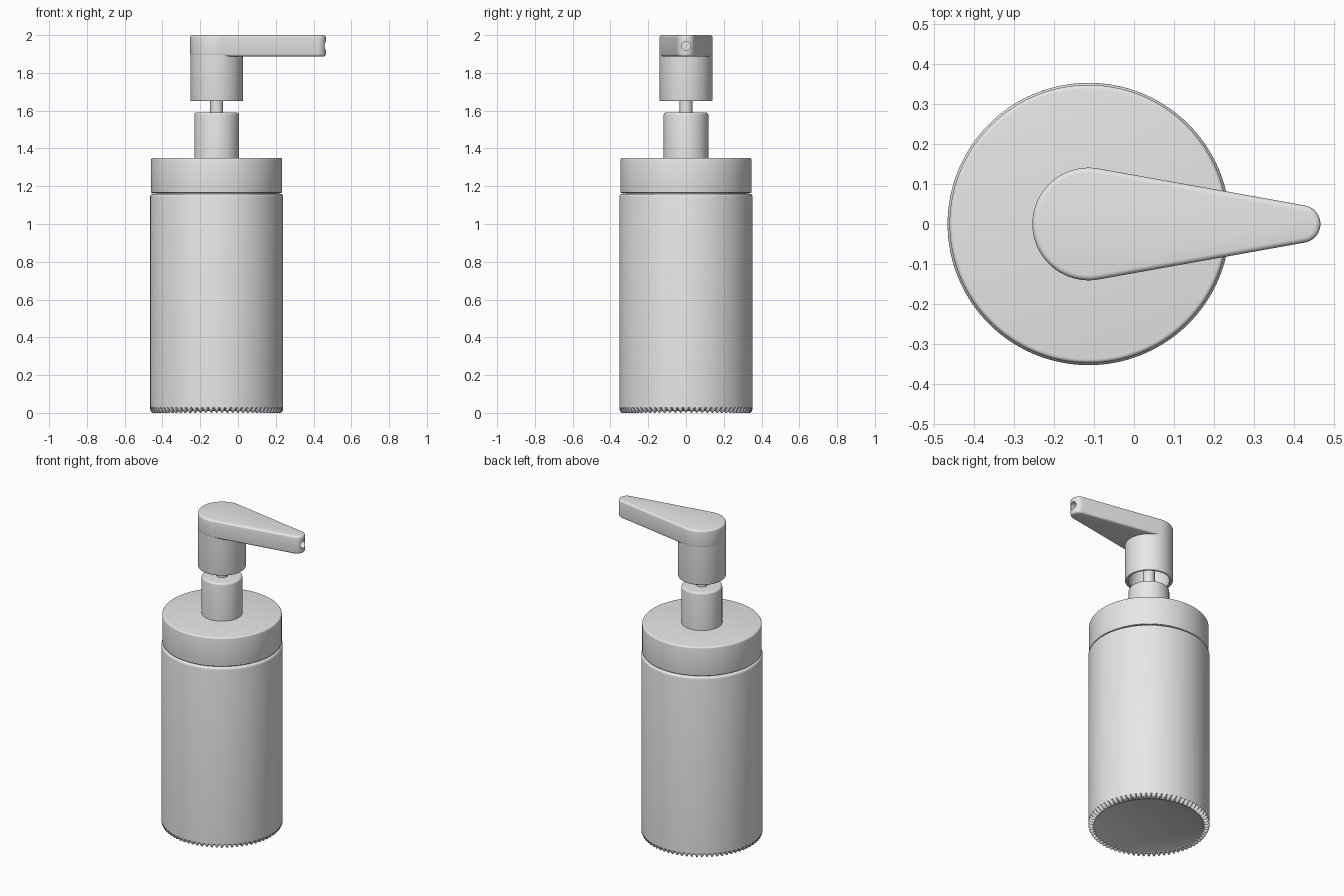
import bpy, bmesh, math

if "Cube" in bpy.data.objects:
    bpy.data.objects.remove(bpy.data.objects["Cube"])

CX = -0.113                      # bottle axis
mat = bpy.data.materials.new("light_grey")
mat.diffuse_color = (0.8, 0.8, 0.8, 1)
mat.use_nodes = True
mat.node_tree.nodes["Principled BSDF"].inputs["Base Color"].default_value = mat.diffuse_color


def smooth(ob, angle=35):
    bpy.ops.object.select_all(action='DESELECT')
    ob.select_set(True)
    bpy.context.view_layer.objects.active = ob
    bpy.ops.object.shade_smooth_by_angle(angle=math.radians(angle))


def loft(name, rings, closed=False):
    """Skin rings of points; cap both ends, or join last ring to first."""
    bm = bmesh.new()
    vs = [[bm.verts.new(p) for p in ring] for ring in rings]
    n = len(vs[0])
    pairs = list(zip(vs, vs[1:])) + ([(vs[-1], vs[0])] if closed else [])
    for a, b in pairs:
        for i in range(n):
            j = (i + 1) % n
            bm.faces.new((a[i], a[j], b[j], b[i]))
    if not closed:
        bm.faces.new(vs[0][::-1])
        bm.faces.new(vs[-1])
    bmesh.ops.recalc_face_normals(bm, faces=bm.faces[:])
    me = bpy.data.meshes.new(name)
    bm.to_mesh(me)
    bm.free()
    me.materials.append(mat)
    ob = bpy.data.objects.new(name, me)
    bpy.context.collection.objects.link(ob)
    smooth(ob)
    return ob


def lathe(name, profile, n=96, teeth=0, closed=False):
    """Profile of (radius, z, tooth height); teeth raise z in waves."""
    rings = []
    for r, z, *amp in profile:
        ring = []
        for i in range(n):
            a = math.tau * i / n
            dz = amp[0] * (0.5 - 0.5 * math.cos(teeth * a)) if amp else 0
            ring.append((CX + r * math.cos(a), r * math.sin(a), z + dz))
        rings.append(ring)
    return loft(name, rings, closed)


def fillet(r, z, b, top=True, steps=4):
    """Quarter-round profile corner, listed from bottom to top."""
    pts = []
    for k in range(steps + 1):
        t = math.pi / 2 * k / steps
        if top:
            pts.append((r - b + b * math.cos(t), z - b + b * math.sin(t)))
        else:
            pts.append((r - b + b * math.sin(t), z + b - b * math.cos(t)))
    return pts


# Bottle with scalloped foot edge
lathe("bottle_body",
      [(0.31, 0.014), (0.318, 0.010), (0.325, 0.0, 0.020), (0.338, 0.0, 0.022),
       (0.347, 0.006, 0.020), (0.352, 0.018, 0.012), (0.352, 0.035)]
      + fillet(0.352, 1.16, 0.015), n=432, teeth=72)

# Recessed seam, screw cap, pump collar and stem
lathe("cap_seam", [(0.334, 1.14), (0.334, 1.18)])
lathe("screw_cap", fillet(0.347, 1.165, 0.005, False) + fillet(0.347, 1.35, 0.01), n=128)
lathe("pump_collar", [(0.118, 1.34)] + fillet(0.118, 1.59, 0.012))
lathe("pump_stem", [(0.034, 1.58), (0.034, 1.90)], n=48)

# Hollow skirt of the pump head
lathe("head_skirt", [(0.119, 1.95), (0.119, 1.655), (0.123, 1.65)]
      + fillet(0.1395, 1.65, 0.006, False) + [(0.1395, 1.95)], closed=True)


def spout_outline(inset, z):
    """Large circle joined by tangents to a small tip circle."""
    r1, r2, tip = 0.1405 - inset, 0.047 - inset, 0.418
    t = math.acos((r1 - r2) / (tip - CX))
    pts = []
    for k in range(25):
        a = -t + 2 * t * k / 24
        pts.append((tip + r2 * math.cos(a), r2 * math.sin(a), z))
    for k in range(65):
        a = t + (math.tau - 2 * t) * k / 64
        pts.append((CX + r1 * math.cos(a), r1 * math.sin(a), z))
    return pts


# Tapered spout plate with rounded rims
prof = fillet(0, 1.887, 0.013, False) + fillet(0, 2.0, 0.013)
spout = loft("spout", [spout_outline(-r, z) for r, z in prof])

# Outlet hole in the tip
bpy.ops.mesh.primitive_cylinder_add(vertices=32, radius=0.024, depth=0.2,
                                    location=(0.47, 0, 1.943),
                                    rotation=(0, math.pi / 2, 0))
cutter = bpy.context.object
cutter.name = "outlet_cutter"
cutter.hide_render = True
cutter.data.materials.append(mat)
mod = spout.modifiers.new("outlet", 'BOOLEAN')
mod.operation = 'DIFFERENCE'
mod.solver = 'EXACT'
mod.object = cutter
bpy.ops.object.select_all(action='DESELECT')
spout.select_set(True)
bpy.context.view_layer.objects.active = spout
bpy.ops.object.modifier_apply(modifier=mod.name)
bpy.data.objects.remove(cutter)
smooth(spout)
